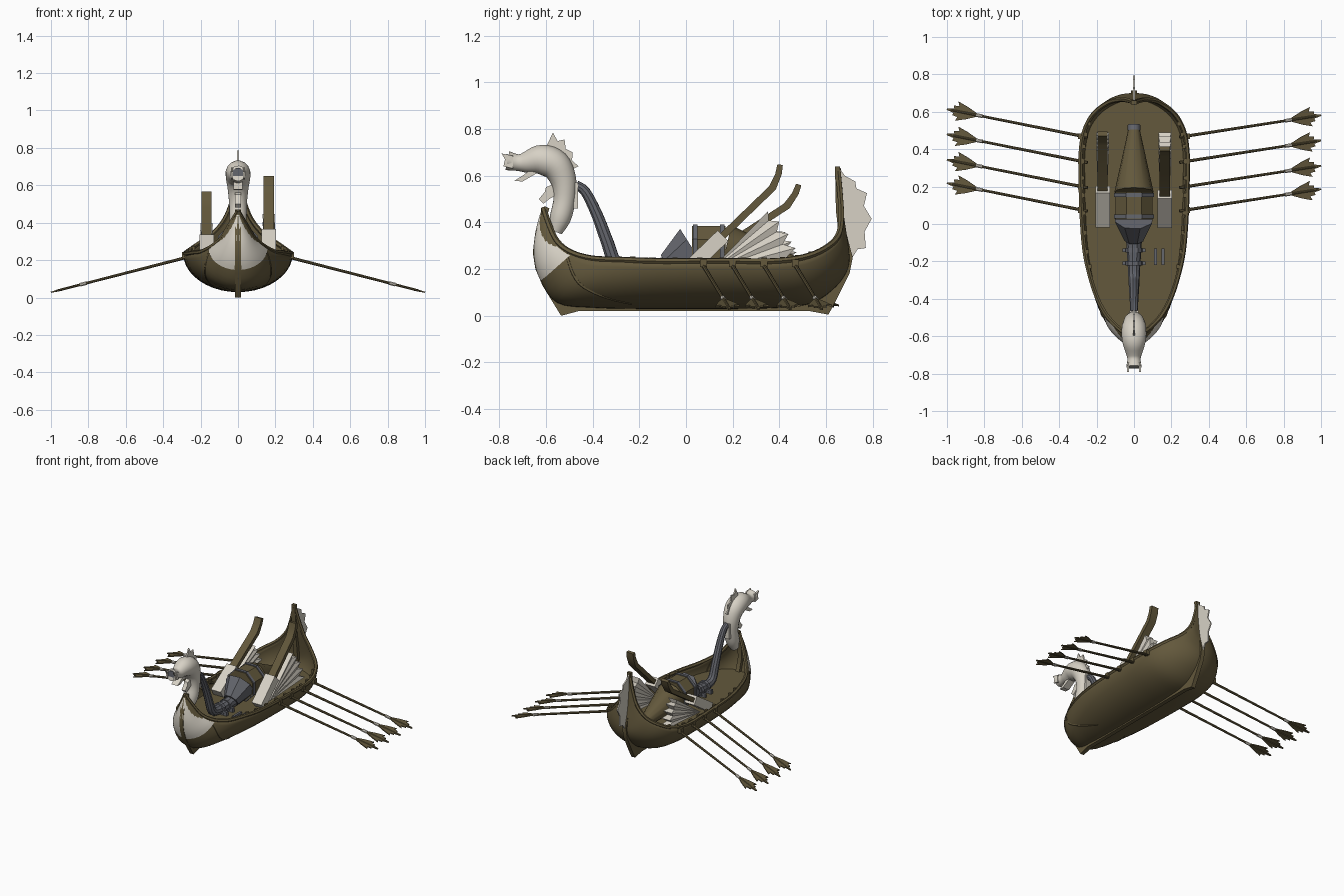
import bpy, bmesh, math
from mathutils import Vector as V

if "Cube" in bpy.data.objects:
    bpy.data.objects.remove(bpy.data.objects["Cube"])


def material(name, rgb):
    m = bpy.data.materials.new(name)
    m.diffuse_color = (*rgb, 1)
    m.use_nodes = True
    m.node_tree.nodes["Principled BSDF"].inputs["Base Color"].default_value = m.diffuse_color
    return m


WOOD = material("brown wood", (0.125, 0.098, 0.045))
BONE = material("ivory white", (0.68, 0.64, 0.56))
IRON = material("iron grey", (0.13, 0.135, 0.155))


def build(name, verts, faces, mat):
    me = bpy.data.meshes.new(name)
    me.from_pydata([tuple(v) for v in verts], [], faces)
    bm = bmesh.new()
    bm.from_mesh(me)
    bmesh.ops.remove_doubles(bm, verts=bm.verts, dist=1e-5)
    bmesh.ops.recalc_face_normals(bm, faces=bm.faces)
    bm.to_mesh(me)
    bm.free()
    me.materials.append(mat)
    ob = bpy.data.objects.new(name, me)
    bpy.context.collection.objects.link(ob)
    return ob


def prism(name, pts, depth, mat):
    """Polygon thickened by +-depth/2."""
    n = len(pts)
    vs = [V(p) - depth / 2 for p in pts] + [V(p) + depth / 2 for p in pts]
    fs = [tuple(range(n)), tuple(range(2 * n - 1, n - 1, -1))]
    fs += [(i, (i + 1) % n, n + (i + 1) % n, n + i) for i in range(n)]
    return build(name, vs, fs, mat)


def plate(name, yz, thick, mat, x=0):
    return prism(name, [(x, y, z) for y, z in yz], V((thick, 0, 0)), mat)


def spline(pts, f):
    """Catmull-Rom through pts at float index f."""
    n = len(pts)
    i = min(int(f), n - 2)
    t = f - i
    p0, p1, p2, p3 = [V(pts[min(max(j, 0), n - 1)]) for j in (i - 1, i, i + 1, i + 2)]
    return 0.5 * (2 * p1 + (p2 - p0) * t + (2 * p0 - 5 * p1 + 4 * p2 - p3) * t**2
                  + (3 * p1 - p0 - 3 * p2 + p3) * t**3)


def tube(name, path, sides, mat, sub=1):
    """Round sweep; path holds (x, y, z, radius)."""
    n = (len(path) - 1) * sub + 1
    q = [spline(path, i / sub) for i in range(n)]
    c = [p.xyz for p in q]
    vs, u, old = [], None, None
    for i in range(n):
        t = (c[min(i + 1, n - 1)] - c[max(i - 1, 0)]).normalized()
        u = t.orthogonal().normalized() if u is None else old.rotation_difference(t) @ u
        w, old = t.cross(u), t
        for k in range(sides):
            a = 2 * math.pi * (k + 0.5) / sides
            vs.append(c[i] + (u * math.cos(a) + w * math.sin(a)) * q[i][3])
    fs = [(i * sides + k, i * sides + (k + 1) % sides, (i + 1) * sides + (k + 1) % sides,
           (i + 1) * sides + k) for i in range(n - 1) for k in range(sides)]
    fs += [tuple(range(sides)), tuple(range((n - 1) * sides, n * sides))]
    return build(name, vs, fs, mat)


def box(name, c, s, mat):
    x, y, z = c
    a, b = s[1] / 2, s[2] / 2
    return plate(name, [(y - a, z - b), (y + a, z - b), (y + a, z + b), (y - a, z + b)], s[0], mat, x)


# Hull lines: keel and sheer at matching stations, bow to stern
KEEL = [(0, -.61, .46), (0, -.635, .37), (0, -.645, .27), (0, -.62, .16), (0, -.55, .06), (0, -.4, .04),
        (0, -.2, .035), (0, 0, .035), (0, .2, .035), (0, .4, .04), (0, .54, .06), (0, .64, .13),
        (0, .69, .21), (0, .69, .3), (0, .67, .42), (0, .65, .63)]
SHEER = [(0, -.61, .46), (.045, -.585, .385), (.09, -.55, .315), (.145, -.49, .27), (.195, -.4, .245),
         (.235, -.28, .24), (.265, -.14, .235), (.28, .05, .235), (.285, .22, .235), (.285, .38, .235),
         (.265, .5, .25), (.215, .59, .285), (.135, .65, .34), (.07, .665, .42), (.03, .66, .52), (0, .65, .63)]


def skin(t, a):
    k, s = spline(KEEL, t), spline(SHEER, t)
    p = k.lerp(s, 1 - math.cos(a))
    p.x = s.x * math.sin(a)
    return p


def patch(name, t0, t1, nt, a0, a1, na, mat, push=V((1, 0, 0))):
    vs = []
    for i in range(nt + 1):
        for j in range(na + 1):
            p = skin(t0 + (t1 - t0) * i / nt, a0 + (a1 - a0) * j / na)
            vs.append((p.x * push[0], p.y + push[1], p.z + push[2]))
    m = na + 1
    fs = [(i * m + j, i * m + j + 1, (i + 1) * m + j + 1, (i + 1) * m + j)
          for i in range(nt) for j in range(na)]
    return build(name, vs, fs, mat)


H = math.pi / 2
hull = patch("hull", 0, 15, 60, -H, H, 20, WOOD)
mod = hull.modifiers.new("planking", "SOLIDIFY")
mod.thickness, mod.offset = 0.012, 0

# Deck cut to the inside of the hull
ZD, rows = 0.17, []
for i in range(121):
    k, s = spline(KEEL, i / 8), spline(SHEER, i / 8)
    if k.z < ZD < s.z:
        p = skin(i / 8, math.acos(1 - (ZD - k.z) / (s.z - k.z)))
        rows += [(-p.x, p.y, ZD), (p.x, p.y, ZD)]
build("deck", rows, [(i, i + 1, i + 3, i + 2) for i in range(0, len(rows) - 2, 2)], WOOD)

# Rails, bow strakes and ivory bow panels on both sides
for s, side in ((-1, "left"), (1, "right")):
    tube(side + "_rail", [(s * p[0], p[1], p[2], .013) for p in SHEER], 6, WOOD, 4)
    strake = [skin(2.6 + .4 * i, H - .14 * i) for i in range(9)]
    tube(side + "_strake", [(s * p.x, p.y, p.z, .009) for p in strake], 6, WOOD, 2)
    patch(side + "_bow_panel", .25, 3.1, 14, s * .12, s * (H - .05), 10, BONE, V((1.05, -.008, -.002)))
    for i in range(10):
        p = skin(5.4 + .55 * i, H)
        box(side + "_rail_peg", (s * (p.x - .014), p.y, p.z), (.016, .022, .03), WOOD)

# Keel with stem and stern post
plate("keel", [(-.605, .47), (-.645, .36), (-.656, .27), (-.645, .2), (-.615, .13), (-.535, 0), (-.46, .02),
               (.53, .02), (.61, .005), (.65, .08), (.7, .18), (.714, .25), (.685, .36), (.665, .48),
               (.66, .64), (.638, .64), (.642, .45), (.66, .3), (.67, .22), (.62, .14), (.53, .07),
               (-.5, .06), (-.59, .16), (-.62, .26), (-.615, .36), (-.585, .46)], .03, WOOD)
plate("stern_fin", [(.655, .635), (.68, .6), (.725, .575), (.73, .545), (.775, .525), (.762, .47), (.795, .415),
                    (.765, .36), (.77, .29), (.735, .285), (.71, .245), (.68, .35), (.66, .48)], .009, BONE)

# Sea beast figurehead
NECK = [(-.56, .36, .03), (-.538, .42, .046), (-.52, .5, .048), (-.525, .58, .056), (-.56, .645, .066),
        (-.62, .668, .065), (-.68, .658, .048), (-.72, .656, .036), (-.765, .664, .042)]
tube("figurehead", [(0, *p) for p in NECK], 16, BONE, 4)
tube("mouth_hole", [(0, -.764, .664, .03), (0, -.768, .664, .03)], 16, IRON)
for s, side in ((-1, "left"), (1, "right")):
    plate(side + "_lip", [(-.74, .685), (-.79, .695), (-.775, .67), (-.782, .64), (-.74, .63)], .012, BONE, s * .032)
plate("lower_jaw", [(-.64, .61), (-.70, .575), (-.735, .578), (-.70, .6), (-.66, .63)], .05, BONE)
plate("crest_fin", [(-.6, .72), (-.57, .785), (-.55, .748), (-.52, .755), (-.515, .715), (-.485, .7),
                    (-.488, .665), (-.46, .64), (-.50, .62), (-.56, .68)], .01, BONE)
plate("throat_fin", [(-.555, .57), (-.6, .55), (-.605, .53), (-.63, .5), (-.61, .48), (-.585, .5), (-.55, .52)],
      .03, BONE)
box("neck_flange", (0, -.472, .515), (.05, .018, .11), BONE)

# Feed pipe and boiler
tube("feed_pipe", [(0, -.47, .56, .02), (0, -.43, .53, .022), (0, -.38, .43, .025), (0, -.335, .31, .028),
                   (0, -.3, .225, .03), (0, -.22, .205, .034), (0, -.07, .21, .044)], 10, IRON, 3)
for y in (-.21, -.14):
    tube("pipe_collar", [(0, y - .012, .205, .046), (0, y + .012, .205, .046)], 10, IRON)
    box("pipe_foot", (0, y, .185), (.125, .02, .03), IRON)
for x in (.115, .155):
    box("deck_bar", (x, -.175, .178), (.016, .09, .016), IRON)
tube("boiler_nose", [(0, -.08, .215, .055), (0, .03, .285, .108)], 8, IRON)
tube("boiler_barrel", [(0, .025, .285, .108), (0, .17, .285, .108)], 8, WOOD)
for y in (.04, .155):
    tube("barrel_band", [(0, y - .01, .285, .115), (0, y + .01, .285, .115)], 8, IRON)
tube("boiler_tail", [(0, .17, .285, .105), (0, .5, .205, .032)], 12, WOOD)
tube("tail_cap", [(0, .5, .205, .034), (0, .53, .2, .034)], 12, IRON)

# Bellows: lever, ivory socket and pleated fan, one raised further than the other
for x, deg, side in ((-.168, 33, "left"), (.165, 44, "right")):
    a = math.radians(deg)
    d, n = V((math.cos(a), math.sin(a))), V((-math.sin(a), math.cos(a)))
    at = lambda u, v: V((0, .19)) + d * u + n * v
    plate(side + "_lever", [at(.05, -.015), at(.52, -.015), at(.585, .015), at(.615, .04), at(.6, .058),
                            at(.565, .035), at(.51, .015), at(.05, .015)], .055, WOOD, x)
    plate(side + "_socket", [at(0, -.032), at(.22, -.032), at(.22, .032), at(0, .032)], .078, BONE, x)
    vs, fs = [(x - .02, .1, .19), (x + .02, .1, .19)], []
    N = 8
    for i in range(N + 1):
        b = math.radians(5) + (a + .03 - math.radians(5)) * i / N
        r, w = ((.39 - .03 * i / N, .034), (.335, .022))[i % 2]
        y, z = .1 + r * math.cos(b), .19 + r * math.sin(b)
        vs += [(x - w, y, z), (x + w, y, z)]
        if i:
            j = 2 * i
            fs += [(0, j, j + 2), (1, j + 3, j + 1), (j, j + 1, j + 3, j + 2)]
    fs += [(0, 1, 3, 2), (0, 2 * N + 2, 2 * N + 3, 1)]
    build(side + "_bellows_fan", vs, fs, BONE)

# Oars with finned blades
BLADE = [(-.165, .01), (-.11, .034), (-.055, .052), (-.065, .03), (-.035, .026), (-.04, .012), (0, .004)]
for s, slope, side in ((-1, .2, "left"), (1, .155, "right")):
    for y in (.075, .2, .335, .47):
        d = V((s, slope, -.257)).normalized()
        tip = V((s * 1.0, y + .72 * slope, .028))
        n = (V((0, 1, 0)) - d * d.y).normalized()
        up = d.cross(n)
        shaft = lambda u, r: (*(tip + d * u), r)
        tube(side + "_oar", [shaft(-.79, .009), shaft(-.05, .007), shaft(0, .003)], 8, WOOD)
        tube(side + "_oar_collar", [shaft(-.2, .0105), shaft(-.165, .0105)], 8, BONE)
        pts = [tip + d * u + n * v for u, v in BLADE] + [tip + d * u - n * v for u, v in BLADE[::-1]]
        prism(side + "_oar_blade", pts, up * .007, WOOD)
        box(side + "_oar_lock", (s * .285, y, .225), (.03, .03, .034), WOOD)

bpy.ops.object.select_all(action='SELECT')
bpy.context.view_layer.objects.active = hull
bpy.ops.object.shade_smooth_by_angle(angle=math.radians(32))
